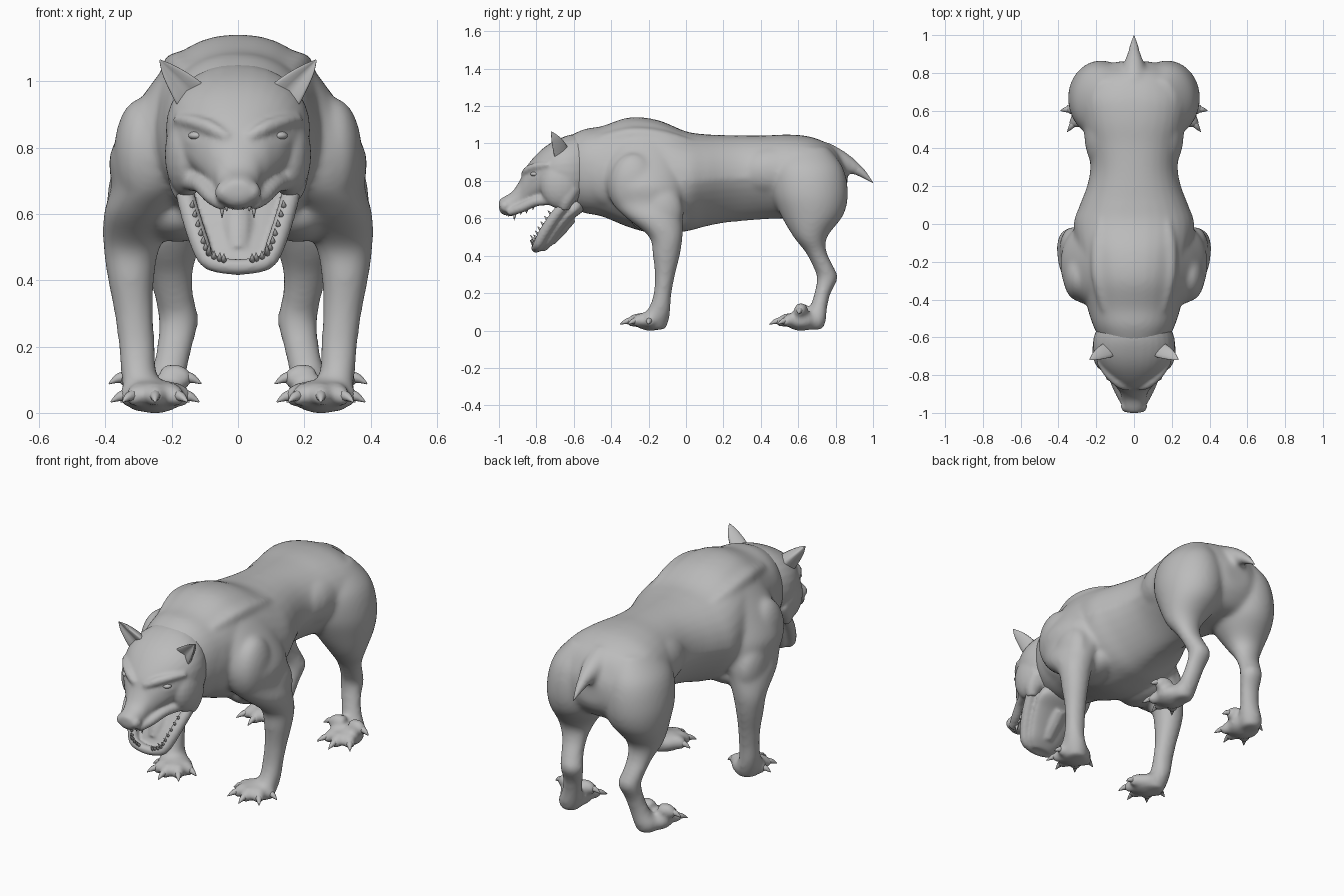
import bpy, bmesh, math
from mathutils import Vector, Matrix

hide = bpy.data.materials.new("grey_hide")
hide.diffuse_color = (0.5, 0.5, 0.5, 1)


def spline(rows, steps):
    """Catmull-Rom interpolation through rows of numbers."""
    out = []
    for i in range(len(rows) - 1):
        p = [rows[max(i - 1, 0)], rows[i], rows[i + 1], rows[min(i + 2, len(rows) - 1)]]
        for k in range(steps):
            t = k / steps
            out.append([0.5 * (2 * b + (c - a) * t + (2 * a - 5 * b + 4 * c - d) * t * t
                               + (3 * b - a - 3 * c + d) * t ** 3) for a, b, c, d in zip(*p)])
    return out + [list(rows[-1])]


def skin(bm, rings):
    """Closed surface through a list of point rings."""
    vs = [[bm.verts.new(p) for p in r] for r in rings]
    n = len(vs[0])
    for a, b in zip(vs, vs[1:]):
        for i in range(n):
            bm.faces.new((a[i], a[(i + 1) % n], b[(i + 1) % n], b[i]))
    bm.faces.new(vs[0][::-1])
    bm.faces.new(vs[-1])


def loft(bm, axis, rows, power=2.3, n=32):
    """Rows are (position on axis, x0, x1, low, high, underside taper) of each section."""
    rings = []
    for t, x0, x1, v0, v1, taper in spline([(*r, 0)[:6] for r in rows], 5):
        ring = []
        for i in range(n):
            c, s = math.cos(math.tau * i / n), math.sin(math.tau * i / n)
            c2 = math.copysign(abs(c) ** (2 / power), c) * (1 - taper * max(-s, 0))
            x = (x0 + x1) / 2 + (x1 - x0) / 2 * c2
            v = (v0 + v1) / 2 + (v1 - v0) / 2 * math.copysign(abs(s) ** (2 / power), s)
            ring.append((x, t, v) if axis == 'y' else (x, v, t))
        rings.append(ring)
    skin(bm, rings)


def tube(bm, pts, n=12, steps=4):
    """Round tapering tube; points are (x, y, z, radius)."""
    path = spline(pts, steps)
    rings = []
    for i, p in enumerate(path):
        d = Vector(path[min(i + 1, len(path) - 1)][:3]) - Vector(path[max(i - 1, 0)][:3])
        q = d.to_track_quat('Z', 'Y')
        rings.append([Vector(p[:3]) + q @ Vector((math.cos(math.tau * k / n),
                      math.sin(math.tau * k / n), 0)) * p[3] for k in range(n)])
    skin(bm, rings)


def blob(bm, centre, radii):
    bmesh.ops.create_uvsphere(bm, u_segments=20, v_segments=12, radius=1,
                              matrix=Matrix.Translation(centre) @ Matrix.Diagonal((*radii, 1)))


def mirror(bm):
    """Copy everything built so far to the other side."""
    geom = bmesh.ops.duplicate(bm, geom=bm.verts[:] + bm.edges[:] + bm.faces[:])["geom"]
    bmesh.ops.scale(bm, vec=(-1, 1, 1), verts=[g for g in geom if isinstance(g, bmesh.types.BMVert)])


def finish(bm, name, voxel=0, smooth=3):
    bmesh.ops.recalc_face_normals(bm, faces=bm.faces[:])
    for f in bm.faces:
        f.smooth = True
    me = bpy.data.meshes.new(name)
    bm.to_mesh(me)
    bm.free()
    me.materials.append(hide)
    ob = bpy.data.objects.new(name, me)
    bpy.context.collection.objects.link(ob)
    if voxel:
        m = ob.modifiers.new("fuse", 'REMESH')
        m.mode, m.voxel_size, m.use_smooth_shade = 'VOXEL', voxel, True
        m = ob.modifiers.new("soften", 'SMOOTH')
        m.factor, m.iterations = 0.5, smooth


claws = bmesh.new()


def paw(bm, x, y, reach, lift=0):
    """Palm with five fanned toes, and a claw on each; lift raises the side toes."""
    blob(bm, (x, y - 0.01, 0.05), (0.087, 0.087, 0.052))
    for deg in (-80, -37, 0, 37, 80):
        a = math.radians(deg)
        r = reach * (0.74 + 0.26 * math.cos(a))
        up = lift if abs(deg) > 60 else 0
        at = lambda f, z, w: (x + r * f * math.sin(a), y - r * f * math.cos(a), z + up, w)
        tube(bm, [at(0.15, 0.05, 0.037), at(0.45, 0.058, 0.037), at(0.65, 0.048, 0.031), at(0.8, 0.042, 0.02)])
        tube(claws, [at(0.5, 0.055, 0.02), at(0.78, 0.05, 0.015), at(1, 0.033, 0.002)], 8)


# body: legs, shoulders and haunches on one side, then mirrored
bm = bmesh.new()
loft(bm, 'z', [(1.07, .14, .20, -.30, -.10), (1.0, .1, .255, -.38, -.05), (.9, .08, .325, -.42, -.02),
               (.78, .1, .386, -.425, -.005), (.68, .13, .383, -.395, -.005), (.6, .18, .405, -.317, -.015),
               (.5, .235, .406, -.197, -.018), (.4, .253, .392, -.178, -.033), (.3, .255, .373, -.167, -.058),
               (.2, .25, .36, -.173, -.077), (.12, .245, .353, -.2, -.083), (.06, .21, .345, -.25, -.09),
               (.005, .21, .32, -.22, -.11)], 2.05)
loft(bm, 'z', [(.98, .06, .22, .52, .76), (.87, .02, .315, .46, .84), (.74, .0, .348, .46, .866),
               (.62, .03, .340, .505, .843), (.5, .112, .31, .575, .755), (.42, .135, .273, .638, .752),
               (.34, .131, .25, .68, .79), (.28, .118, .24, .70, .812), (.2, .137, .245, .686, .774),
               (.12, .155, .265, .66, .755), (.05, .17, .30, .62, .748), (.005, .19, .28, .64, .73)], 2.0)
paw(bm, .25, -.18, .172)
paw(bm, .25, .625, .18, .055)
blob(bm, (.29, -.28, .78), (.085, .13, .17))      # front shoulder muscle
blob(bm, (.325, -.13, .64), (.07, .115, .14))     # upper arm muscle
blob(bm, (.18, -.15, .60), (.12, .15, .085))      # chest muscle
blob(bm, (.15, -.40, .84), (.10, .17, .18))       # neck muscle
blob(bm, (.14, .48, .85), (.125, .22, .14))       # flank into haunch
tube(bm, [(.15, -.45, 1.02, .03), (.18, -.28, 1.045, .045), (.185, -.1, 1.025, .04), (.16, .08, .985, .02)])
mirror(bm)
# torso and neck
loft(bm, 'y', [(y, -w, w, a, b, t) for y, w, a, b, t in (
    (-.66, .15, .68, 1.02, 0), (-.55, .212, .63, 1.075, 0), (-.45, .24, .61, 1.093, 0), (-.3, .27, .55, 1.14, 0),
    (-.15, .30, .515, 1.125, 0), (0, .32, .53, 1.065, .2), (.1, .288, .555, 1.05, .4), (.2, .25, .575, 1.045, .45),
    (.3, .232, .585, 1.043, .45), (.42, .247, .595, 1.043, .35), (.55, .28, .6, 1.048, .1), (.67, .295, .6, 1.035, 0),
    (.78, .235, .62, .985, 0), (.84, .15, .68, .90, 0), (.862, .07, .73, .85, 0))], 2.2)
# tail
tube(bm, [(0, .74, .93, .08), (0, .83, .90, .06), (0, .90, .87, .037), (0, .96, .825, .018), (0, .985, .80, .008)], 16)
finish(bm, "body", .011, 18)
# tail tip stays sharp
bm = bmesh.new()
tube(bm, [(0, .86, .89, .036), (0, .93, .85, .025), (0, 1.0, .79, .001)], 16)
finish(bm, "tail_tip")

# head: brows, cheeks, nostril wings, then skull and muzzle
bm = bmesh.new()
tube(bm, [(.03, -.872, .83, .014), (.08, -.845, .858, .023), (.14, -.79, .878, .022), (.185, -.73, .885, .015)])
tube(bm, [(.08, -.85, .815, .012), (.125, -.81, .812, .016), (.165, -.76, .83, .012)])   # lower eyelid
blob(bm, (.155, -.67, .78), (.066, .11, .13))
blob(bm, (.042, -.965, .665), (.028, .032, .032))
tube(bm, [(.05, -.95, .63, .02), (.08, -.88, .655, .026), (.115, -.80, .69, .027), (.16, -.70, .70, .03)])
tube(bm, [(.16, -.61, .76, .05), (.17, -.64, .70, .042), (.158, -.655, .65, .03)])
mirror(bm)
loft(bm, 'y', [(y, -w, w, a, b) for y, w, a, b in (
    (-1.0, .03, .65, .695), (-.982, .053, .622, .71), (-.93, .064, .612, .742), (-.89, .074, .63, .80),
    (-.86, .098, .655, .865), (-.81, .143, .68, .93), (-.75, .185, .69, .985), (-.68, .213, .68, 1.025),
    (-.6, .213, .65, 1.05), (-.5, .17, .68, 1.05))], 2.2)
finish(bm, "head", .0085, 6)

# lower jaw: raised gum rim around a sunken floor
rim = [(.165, -.645, .68, .028), (.145, -.705, .605, .03), (.118, -.76, .52, .03),
       (.092, -.79, .462, .027), (.045, -.80, .444, .025)]
bm = bmesh.new()
tube(bm, rim + [(0, -.803, .44, .025)])
mirror(bm)
loft(bm, 'z', [(z, -w, w, a, b) for z, w, a, b in (
    (.425, .06, -.79, -.75), (.46, .095, -.775, -.715), (.52, .118, -.745, -.67), (.59, .14, -.70, -.61),
    (.65, .15, -.665, -.54), (.71, .12, -.64, -.54))])
# tongue
tube(bm, [(0, -.63, .62, .055), (0, -.69, .55, .055), (0, -.735, .48, .04)])
finish(bm, "lower_jaw", .0085, 5)

# teeth
bm = bmesh.new()
for i, (x, y, z, r) in enumerate(spline(rim, 3)[3:]):
    h = .045 if i == 6 else .024
    tube(bm, [(x * .96, y - .014, z + .014, .01), (x * .94, y - .022 - h * .5, z + .022 + h * .6, .001)], 8, steps=2)
for x, y, z, h in ((.016, -.955, .632, .008), (.034, -.945, .63, .01), (.048, -.915, .63, .03),
                   (.06, -.88, .645, .014), (.075, -.85, .655, .018), (.092, -.815, .672, .015)):
    tube(bm, [(x, y, z, .011), (x, y - .004, z - .012 - h, .001)], 8, steps=2)
mirror(bm)
finish(bm, "teeth")

# ears: pointed, leaning outward and hollowed on the front side
bm = bmesh.new()
rings = []
for x, y, z, w, d in spline([(.12, -.655, .925, .058, .05), (.15, -.675, .965, .05, .05),
                             (.185, -.69, 1.005, .036, .042), (.215, -.705, 1.038, .02, .026),
                             (.236, -.72, 1.064, .002, .002)], 4):
    ring = []
    for k in range(20):
        c, s = math.cos(math.tau * k / 20), math.sin(math.tau * k / 20)
        depth = .3 * s if s < 0 else s
        ring.append((x + w * c * .7, y + d * (depth - .5 * abs(c)), z - w * c * .7))
    rings.append(ring)
skin(bm, rings)
mirror(bm)
finish(bm, "ears")

# eyes
bm = bmesh.new()
blob(bm, (.122, -.808, .836), (.028, .024, .014))
mirror(bm)
finish(bm, "eyes")

# claws
mirror(claws)
finish(claws, "claws")
